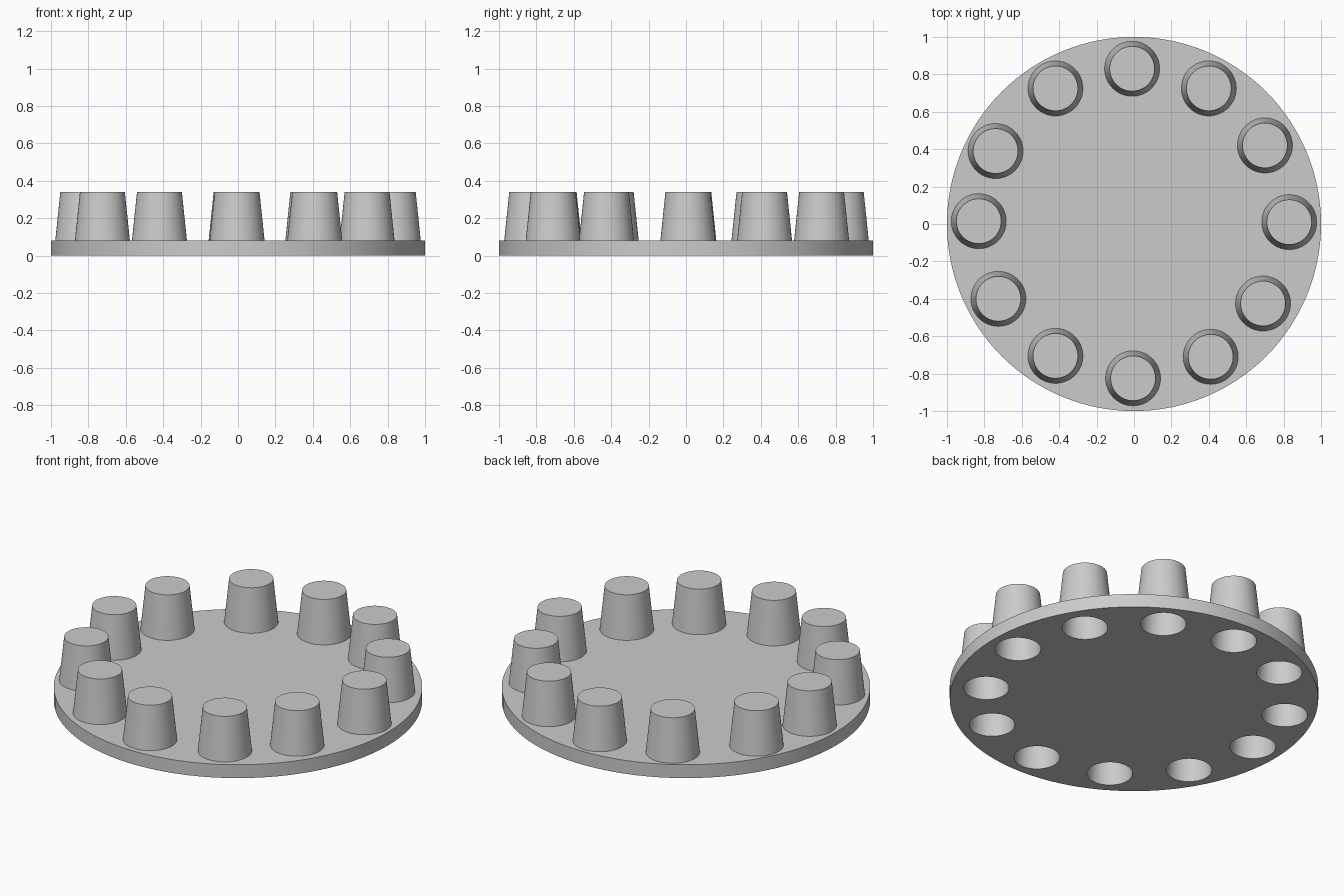
import bpy
import bmesh
from math import radians
from mathutils import Matrix

cube = bpy.data.objects.get("Cube")
if cube:
    bpy.data.objects.remove(cube, do_unlink=True)

PLATE_H, CUP_TOP, CAVITY_TOP = 0.08, 0.34, 0.32
HOLE_R, CAVITY_R = 0.124, 0.1

# Slightly irregular ring of cup centres
CENTRES = [(-0.01, 0.83), (0.40, 0.725), (0.70, 0.42), (0.83, 0.01),
           (0.69, -0.425), (0.41, -0.71), (-0.005, -0.825), (-0.42, -0.705),
           (-0.725, -0.40), (-0.83, 0.015), (-0.74, 0.39), (-0.42, 0.725)]

grey = bpy.data.materials.new("plain grey")
grey.use_nodes = True
grey.diffuse_color = (0.6, 0.6, 0.6, 1)
grey.node_tree.nodes["Principled BSDF"].inputs["Base Color"].default_value = (0.6, 0.6, 0.6, 1)


def make_object(name, bm):
    mesh = bpy.data.meshes.new(name)
    bm.to_mesh(mesh)
    bm.free()
    mesh.materials.append(grey)
    obj = bpy.data.objects.new(name, mesh)
    bpy.context.collection.objects.link(obj)
    return obj


def add_cone(bm, x, y, z0, z1, r0, r1, segments=64):
    """Add an upright capped frustum and return its vertices."""
    place = Matrix.Translation((x, y, (z0 + z1) / 2))
    return bmesh.ops.create_cone(bm, cap_ends=True, segments=segments, radius1=r0,
                                 radius2=r1, depth=z1 - z0, matrix=place)["verts"]


def smooth(obj):
    bpy.ops.object.select_all(action="DESELECT")
    obj.select_set(True)
    bpy.context.view_layer.objects.active = obj
    bpy.ops.object.shade_smooth_by_angle(angle=radians(30))


def drop_bottom(bm, verts, z):
    """Open the lower end of a frustum."""
    faces = {f for v in verts for f in v.link_faces
             if all(abs(w.co.z - z) < 1e-5 for w in f.verts)}
    bmesh.ops.delete(bm, geom=list(faces), context="FACES_ONLY")


# Round plate, pierced below each cup
bm = bmesh.new()
add_cone(bm, 0, 0, 0, PLATE_H, 1, 1, 128)
plate = make_object("base_plate", bm)

slope = (CAVITY_R - HOLE_R) / CAVITY_TOP
inner_r = HOLE_R + slope * PLATE_H
bm = bmesh.new()
for x, y in CENTRES:
    add_cone(bm, x, y, -0.1, 0.2, HOLE_R - slope * 0.1, HOLE_R + slope * 0.2)
cutter = make_object("hole_cutter", bm)
cutter.hide_render = True

cut = plate.modifiers.new("holes", "BOOLEAN")
cut.operation = "DIFFERENCE"
cut.solver = "EXACT"
cut.object = cutter
depsgraph = bpy.context.evaluated_depsgraph_get()
pierced = bpy.data.meshes.new_from_object(plate.evaluated_get(depsgraph))
plate.modifiers.clear()
plate.data = pierced
bpy.data.objects.remove(cutter, do_unlink=True)
smooth(plate)

# Tapered hollow cups, closed on top and open below
for i, (x, y) in enumerate(CENTRES, 1):
    bm = bmesh.new()
    outer = add_cone(bm, x, y, PLATE_H, CUP_TOP, 0.147, 0.12)
    drop_bottom(bm, outer, PLATE_H)
    inner = add_cone(bm, x, y, PLATE_H, CAVITY_TOP, inner_r, CAVITY_R)
    drop_bottom(bm, inner, PLATE_H)
    bmesh.ops.reverse_faces(bm, faces=list({f for v in inner for f in v.link_faces}))
    smooth(make_object(f"cup_{i}", bm))
